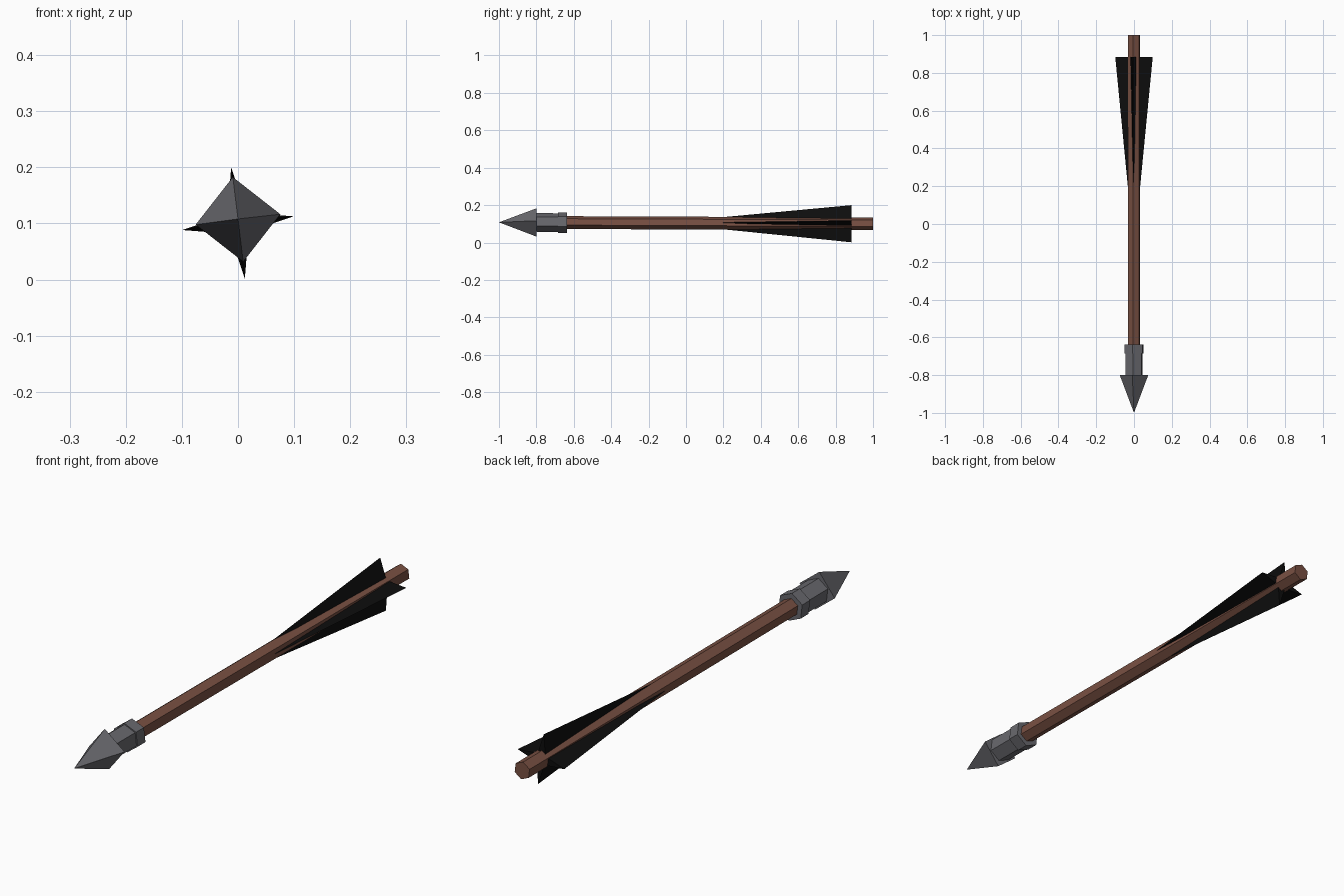
import bpy, bmesh, math

if "Cube" in bpy.data.objects:
    bpy.data.objects.remove(bpy.data.objects["Cube"])

TWIST = math.radians(7)   # the whole arrow is rolled slightly about its length


def material(name, rgb):
    m = bpy.data.materials.new(name)
    m.diffuse_color = (*rgb, 1)
    m.use_nodes = True
    m.node_tree.nodes["Principled BSDF"].inputs["Base Color"].default_value = m.diffuse_color
    return m


wood = material("brown wood", (0.19, 0.08, 0.055))
steel = material("grey steel", (0.14, 0.14, 0.155))
feather = material("black feather", (0.004, 0.004, 0.004))


def axis_z(y):
    """Height of the arrow's axis, which droops a little to the tail."""
    return 0.104 - 0.004 * y


def loft(name, sections, sides, mat):
    """Join rings along y. Each section is (y, radii); radii repeat round the ring.
    A radius of None makes a point."""
    bm = bmesh.new()
    rings = []
    for y, radii in sections:
        if radii is None:
            rings.append([bm.verts.new((0, y, axis_z(y)))])
            continue
        ring = []
        for i in range(sides):
            a = math.pi / 2 + TWIST + 2 * math.pi * i / sides
            r = radii[i % len(radii)]
            ring.append(bm.verts.new((r * math.cos(a), y, axis_z(y) + r * math.sin(a))))
        rings.append(ring)
    for a, b in zip(rings, rings[1:]):
        for i in range(sides):
            j = (i + 1) % sides
            if len(a) == 1:
                bm.faces.new((a[0], b[j], b[i]))
            else:
                bm.faces.new((a[i], a[j], b[j], b[i]))
    for ring in (rings[0], rings[-1]):
        if len(ring) > 1:
            bm.faces.new(ring)
    bmesh.ops.recalc_face_normals(bm, faces=bm.faces)
    me = bpy.data.meshes.new(name)
    bm.to_mesh(me)
    bm.free()
    me.materials.append(mat)
    ob = bpy.data.objects.new(name, me)
    bpy.context.collection.objects.link(ob)
    return ob


# Six-sided wooden shaft
loft("shaft", [(-0.66, [0.0345]), (1.0, [0.0345])], 6, wood)
# Four-sided pyramid point
loft("arrow_point", [(-1.0, None), (-0.8, [0.076])], 4, steel)
# Six-sided socket and its collar
loft("socket", [(-0.8, [0.05]), (-0.68, [0.05])], 6, steel)
loft("collar", [(-0.685, [0.055]), (-0.637, [0.055])], 6, steel)
# Four wedge-shaped fins: a tapering four-pointed star
loft("fletching", [(0.17, [0.03, 0.012]), (0.885, [0.1, 0.024])], 8, feather)
